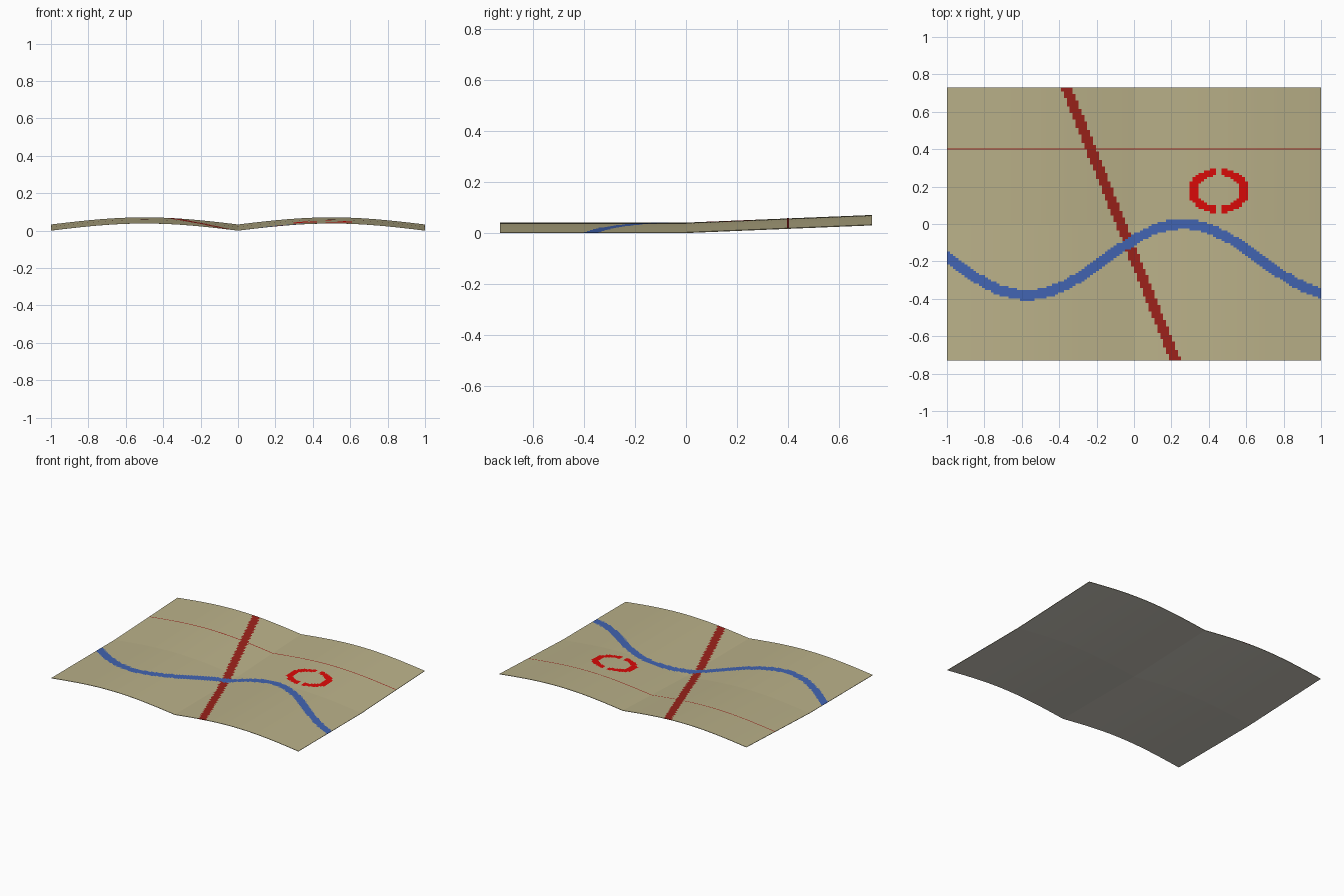
import bpy, bmesh, math

if "Cube" in bpy.data.objects:
    bpy.data.objects.remove(bpy.data.objects["Cube"])

HX, HY, N = 1.0, 0.73, 128     # half sizes and cells per side
THICK = 0.003


def material(name, rgb):
    m = bpy.data.materials.new(name)
    lin = [((c / 255 + 0.055) / 1.055) ** 2.4 for c in rgb]
    m.diffuse_color = (*lin, 1)
    m.use_nodes = True
    m.node_tree.nodes["Principled BSDF"].inputs["Base Color"].default_value = m.diffuse_color
    return m


paper = material("paper_tan", (186, 177, 137))
road = material("road_dark_red", (156, 34, 26))
river = material("river_blue", (66, 100, 178))
ring = material("ring_red", (220, 10, 8))
back = material("paper_back_grey", (205, 201, 190))


def height(x, y):
    # two arched panels side by side, rear half lifted at the cross fold
    return THICK + 0.038 * abs(math.sin(math.pi * x)) + 0.041 * max(0, y)


def paint(x, y):
    # material slot for a cell centred on x, y
    a = 3.78 * (x + 0.155)
    slope = 0.19 * 3.78 * math.cos(a)
    if abs(y + 0.19 - 0.19 * math.sin(a)) < 0.027 * math.hypot(1, slope):
        return 2
    if abs(x + 0.07 + 0.4 * y) < 0.029:
        return 1
    r = math.hypot((x - 0.453) / 2, (y - 0.178) / (2 * HY))
    if abs(r - 0.069) < 0.0125 and abs(x - 0.453) > 0.018:
        return 3
    return 0


def sheet(name, xs, ys, mats, lift=0.0, rule=None):
    bm = bmesh.new()
    rows = [[bm.verts.new((x, y, height(x, y) + lift)) for x in xs] for y in ys]
    for j in range(len(ys) - 1):
        for i in range(len(xs) - 1):
            f = bm.faces.new((rows[j][i], rows[j][i + 1],
                              rows[j + 1][i + 1], rows[j + 1][i]))
            if rule:
                c = f.calc_center_median()
                f.material_index = rule(c.x, c.y)
    me = bpy.data.meshes.new(name)
    bm.to_mesh(me)
    bm.free()
    for m in mats:
        me.materials.append(m)
    ob = bpy.data.objects.new(name, me)
    bpy.context.collection.objects.link(ob)
    return ob


xs = [-HX + 2 * HX * i / N for i in range(N + 1)]
ys = [-HY + 2 * HY * j / N for j in range(N + 1)]

# Folded map with painted cells and a pale underside
fold_map = sheet("map_sheet", xs, ys, [paper, road, river, ring, back], rule=paint)
sol = fold_map.modifiers.new("thickness", 'SOLIDIFY')
sol.thickness = THICK
sol.offset = -1
sol.material_offset = 4        # clamps to the last slot, the back

# Thin straight road across the rear half
sheet("straight_road", xs, [0.397, 0.403], [road], lift=0.0008)
